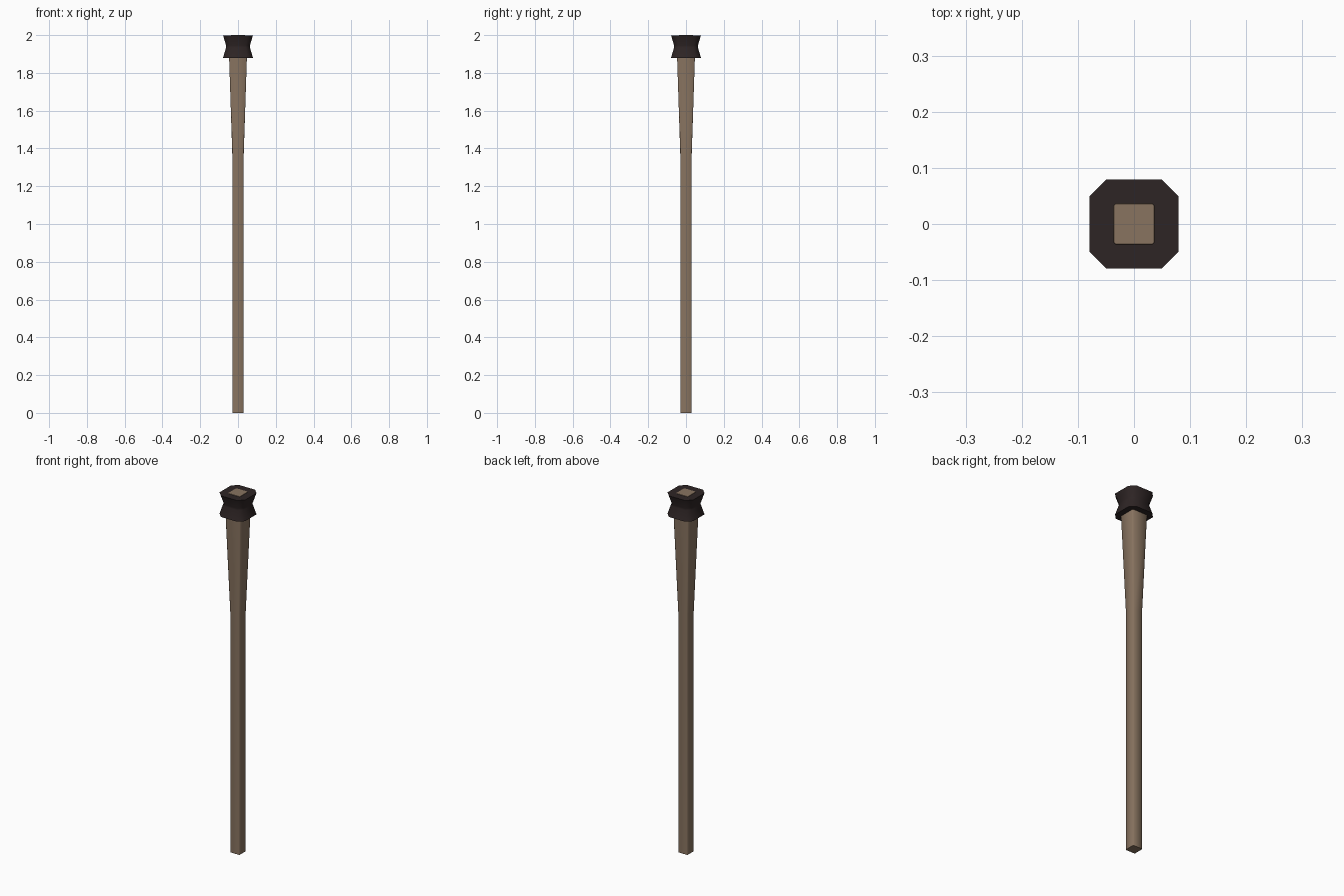
import bpy, bmesh

if "Cube" in bpy.data.objects:
    bpy.data.objects.remove(bpy.data.objects["Cube"])


def material(name, rgb):
    m = bpy.data.materials.new(name)
    m.diffuse_color = (*rgb, 1)
    m.use_nodes = True
    m.node_tree.nodes["Principled BSDF"].inputs["Base Color"].default_value = m.diffuse_color
    return m


def loft(name, profile, cut, mat, angle):
    """Stack square rings (half width, z) with corners cut by a fraction."""
    bm = bmesh.new()
    rings = []
    for w, z in profile:
        k = w * (1 - cut)
        pts = [(w, -k), (w, k), (k, w), (-k, w), (-w, k), (-w, -k), (-k, -w), (k, -w)]
        rings.append([bm.verts.new((x, y, z)) for x, y in pts])
    for a, b in zip(rings, rings[1:]):
        for i in range(8):
            j = (i + 1) % 8
            bm.faces.new((a[i], a[j], b[j], b[i]))
    bm.faces.new(rings[0][::-1])
    bm.faces.new(rings[-1])
    me = bpy.data.meshes.new(name)
    bm.to_mesh(me)
    bm.free()
    me.materials.append(mat)
    ob = bpy.data.objects.new(name, me)
    bpy.context.collection.objects.link(ob)
    bpy.ops.object.select_all(action='DESELECT')
    ob.select_set(True)
    bpy.context.view_layer.objects.active = ob
    bpy.ops.object.shade_smooth_by_angle(angle=angle)
    return ob


wood = material("weathered_wood", (0.25, 0.175, 0.118))
iron = material("dark_iron", (0.027, 0.018, 0.018))

# Slim shaft, flaring towards the head; its end shows in the top of the cap
loft("shaft", [(0.029, 0), (0.029, 1.33), (0.047, 1.88), (0.048, 1.94), (0.036, 2.0)],
     0.1, wood, 0.9)

# Waisted cap with clipped corners
loft("cap", [(0.079, 1.88), (0.063, 1.935), (0.063, 1.945), (0.079, 1.998)],
     0.37, iron, 0.9)
